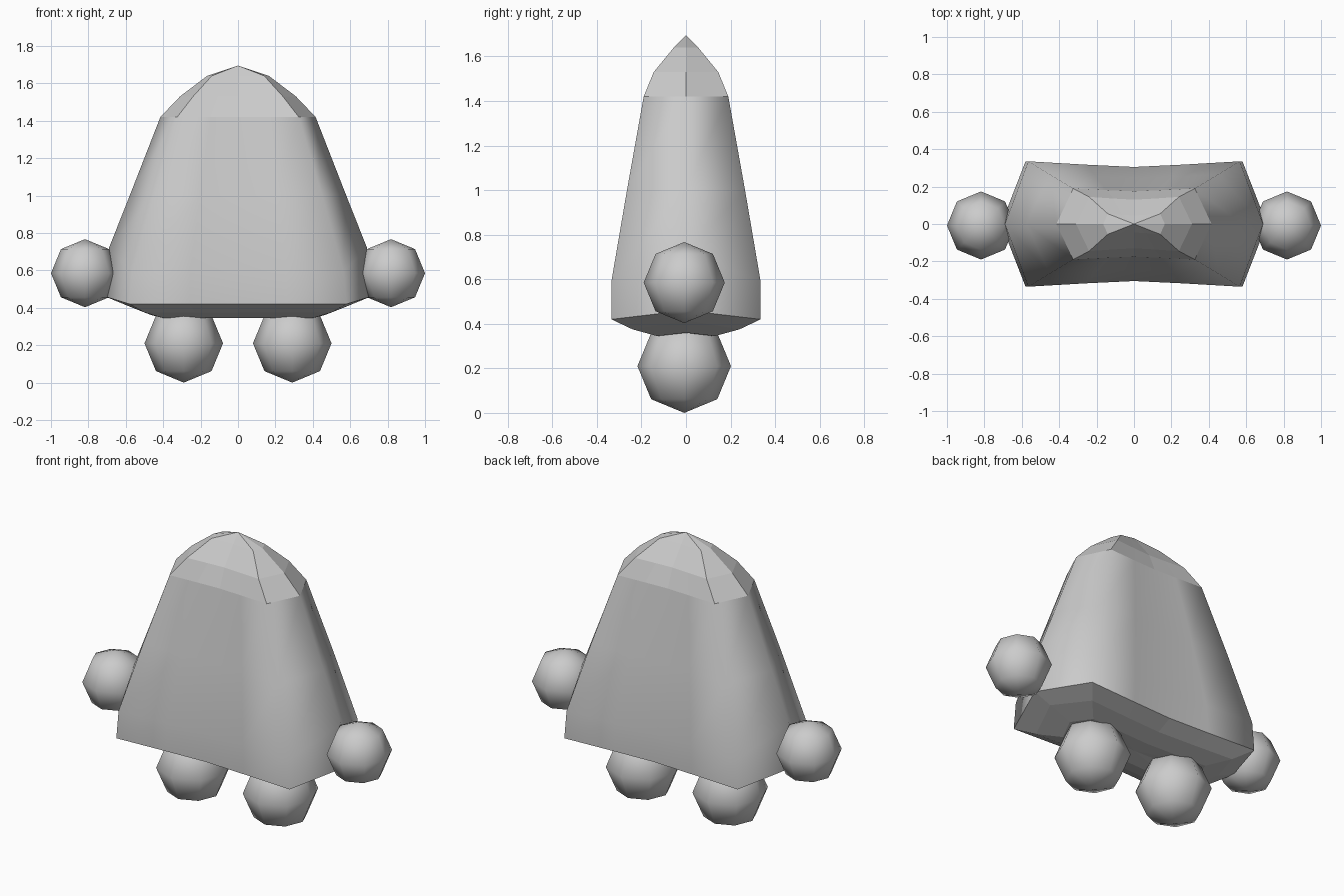
import bpy, bmesh
from mathutils import Vector

if "Cube" in bpy.data.objects:
    bpy.data.objects.remove(bpy.data.objects["Cube"])

grey = bpy.data.materials.new("light_grey")
grey.diffuse_color = (0.6, 0.6, 0.6, 1)
grey.use_nodes = True
grey.node_tree.nodes["Principled BSDF"].inputs["Base Color"].default_value = grey.diffuse_color


def finish(bm, name):
    bmesh.ops.recalc_face_normals(bm, faces=bm.faces[:])
    mesh = bpy.data.meshes.new(name)
    bm.to_mesh(mesh)
    bm.free()
    mesh.materials.append(grey)
    obj = bpy.data.objects.new(name, mesh)
    bpy.context.collection.objects.link(obj)
    return obj


# Cross-section: side tips, corners, and a slightly pinched front and back
def section(cx, cy, z, mid_y, side_x, side_z):
    q = mid_y + (cy - mid_y) * 0.4
    half = [(side_x, 0, side_z), (cx, cy, z), (cx * 0.45, q, z), (0, mid_y, z),
            (-cx * 0.45, q, z), (-cx, cy, z)]
    return half + [(-x, -y, h) for x, y, h in half]


# Body: corner x, corner y, z, middle y, side x, side z
RINGS = [
    (0.40, 0.13, 0.345, 0.11, 0.46, 0.36),
    (0.50, 0.24, 0.375, 0.21, 0.60, 0.415),
    (0.58, 0.335, 0.42, 0.305, 0.71, 0.46),
    (0.565, 0.335, 0.59, 0.305, 0.69, 0.72),
    (0.45, 0.265, 1.00, 0.245, 0.575, 1.01),
    (0.325, 0.19, 1.42, 0.175, 0.415, 1.42),
    (0.24, 0.145, 1.53, 0.13, 0.31, 1.53),
    (0.14, 0.055, 1.64, 0.045, 0.165, 1.64),
]
SMOOTH_BANDS = (2, 3, 4)

bm = bmesh.new()
loops = [[bm.verts.new(p) for p in section(*r)] for r in RINGS]
n = len(loops[0])
for k in range(len(loops) - 1):
    for i in range(n):
        j = (i + 1) % n
        f = bm.faces.new((loops[k][i], loops[k][j], loops[k + 1][j], loops[k + 1][i]))
        f.smooth = k in SMOOTH_BANDS
# Close the tip and the underside
for ring, z in ((loops[-1], 1.695), (loops[0], 0.35)):
    tip = bm.verts.new((0, 0, z))
    for i in range(n):
        bm.faces.new((ring[i], ring[(i + 1) % n], tip))
finish(bm, "body")


# Round hands and feet: low-poly smooth balls
def ball(name, x, z, radius):
    bm = bmesh.new()
    bmesh.ops.create_uvsphere(bm, u_segments=8, v_segments=4, radius=radius)
    for f in bm.faces:
        f.smooth = True
    finish(bm, name).location = Vector((x, -0.008, z))


for side, s in (("left", -1), ("right", 1)):
    ball(side + "_hand", s * 0.818, 0.585, 0.182)
    ball(side + "_foot", s * 0.29, 0.21, 0.21)
